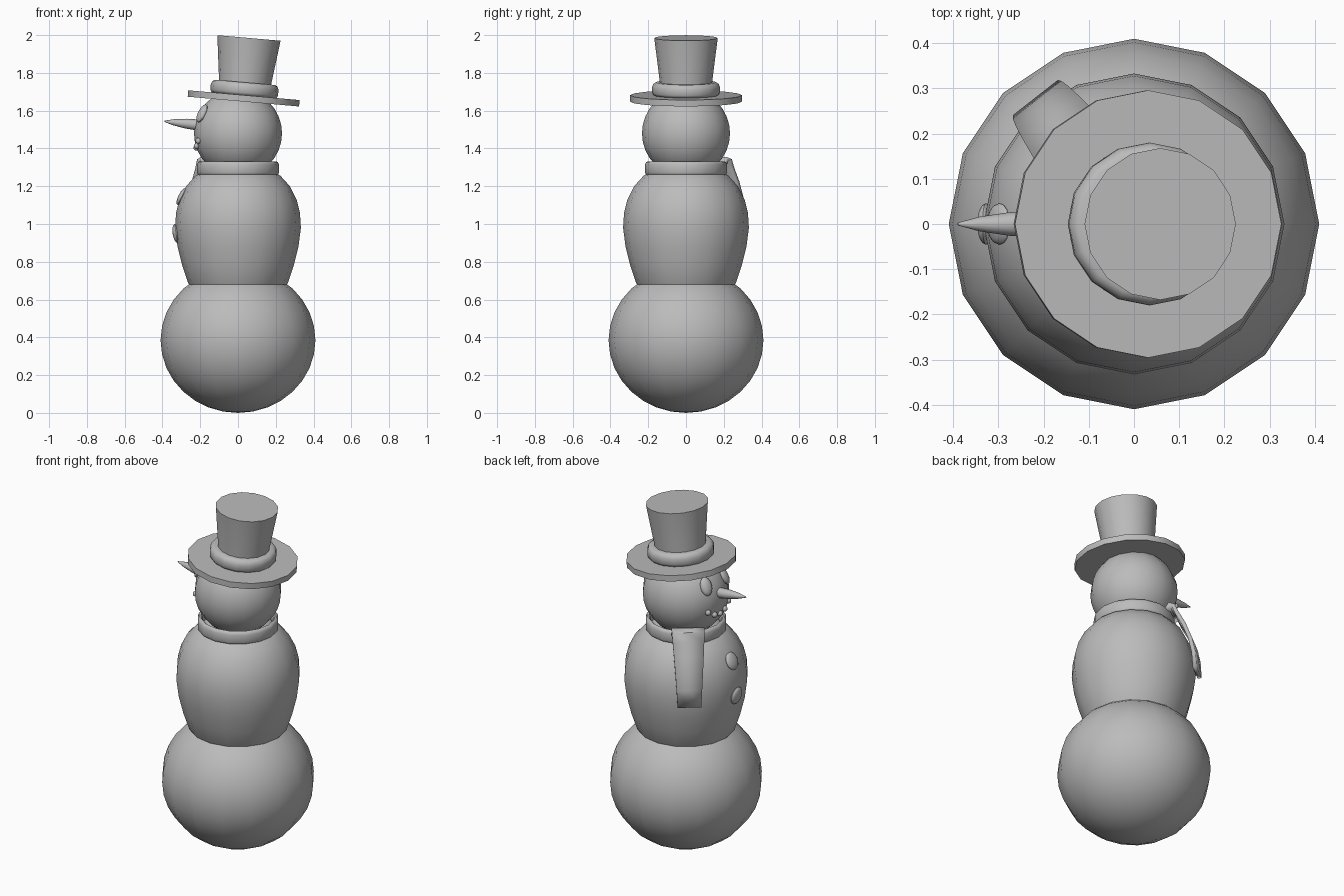
import bpy, bmesh, math
from math import sin, cos, radians
from mathutils import Matrix, Vector

cube = bpy.data.objects.get("Cube")
if cube:
    bpy.data.objects.remove(cube)

GREY = (0.5, 0.5, 0.5, 1)
mat = bpy.data.materials.new("plain_grey")
mat.use_nodes = True
mat.diffuse_color = GREY
mat.node_tree.nodes["Principled BSDF"].inputs["Base Color"].default_value = GREY


def finish(name, bm, matrix=None, angle=40):
    """Turn a bmesh into a smooth shaded object."""
    if matrix:
        bm.transform(matrix)
    bmesh.ops.recalc_face_normals(bm, faces=bm.faces)
    me = bpy.data.meshes.new(name)
    bm.to_mesh(me)
    bm.free()
    ob = bpy.data.objects.new(name, me)
    bpy.context.collection.objects.link(ob)
    me.materials.append(mat)
    bpy.ops.object.select_all(action="DESELECT")
    ob.select_set(True)
    bpy.context.view_layer.objects.active = ob
    bpy.ops.object.shade_smooth_by_angle(angle=radians(angle))
    return ob


def lathe(name, profile, matrix=None, closed=False, angle=40, sides=16):
    """Revolve (radius, height) points; open profiles get end caps."""
    bm = bmesh.new()
    rings = [[bm.verts.new((r * cos(math.tau * i / sides), r * sin(math.tau * i / sides), z))
              for i in range(sides)] for r, z in profile]
    pairs = list(zip(rings, rings[1:]))
    if closed:
        pairs.append((rings[-1], rings[0]))
    else:
        bm.faces.new(rings[0])
        bm.faces.new(rings[-1])
    for a, b in pairs:
        for i in range(sides):
            j = (i + 1) % sides
            bm.faces.new((a[i], a[j], b[j], b[i]))
    return finish(name, bm, matrix, angle)


def ball(name, center, scale, matrix=None, u=16, v=16):
    """Ellipsoid with optional orientation."""
    bm = bmesh.new()
    bmesh.ops.create_uvsphere(bm, u_segments=u, v_segments=v, radius=1)
    m = Matrix.Translation(center) @ (matrix or Matrix()) @ Matrix.Diagonal((*scale, 1))
    return finish(name, bm, m)


def facing(direction):
    """Rotation taking +z to the direction, keeping local y upright."""
    return Vector(direction).to_track_quat("Z", "Y").to_matrix().to_4x4()


# Snow body
ball("lower_body", (0, 0, 0.385), (0.41, 0.41, 0.385))
lathe("middle_body", [(0.2, 0.58), (0.265, 0.69), (0.295, 0.78), (0.32, 0.88), (0.333, 0.98),
                      (0.328, 1.06), (0.31, 1.13), (0.275, 1.2), (0.225, 1.255),
                      (0.16, 1.29), (0.08, 1.3)], angle=60)
HEAD = Vector((0, 0, 1.48))
ball("head", HEAD, (0.233, 0.233, 0.233))

# Scarf ring and hanging tail
lathe("scarf_ring", [(0.19, 1.265), (0.2, 1.255), (0.212, 1.26), (0.217, 1.272), (0.217, 1.315),
                     (0.211, 1.328), (0.2, 1.332), (0.19, 1.322)], closed=True, angle=60)
out = Vector((cos(radians(128)), sin(radians(128)), 0))
side = Vector((-out.y, out.x, 0))
bm = bmesh.new()
rows = []
for r, z, half in [(0.195, 1.315, 0.088), (0.21, 1.345, 0.088), (0.232, 1.335, 0.087),
                   (0.25, 1.29, 0.084), (0.287, 1.22, 0.079), (0.321, 1.13, 0.073),
                   (0.338, 1.05, 0.068), (0.344, 0.955, 0.063)]:
    rows.append([bm.verts.new(out * r + side * half * k + Vector((0, 0, z))) for k in (-1, 0, 1)])
for a, b in zip(rows, rows[1:]):
    for i in range(2):
        bm.faces.new((a[i], a[i + 1], b[i + 1], b[i]))
tail = finish("scarf_tail", bm)
solid = tail.modifiers.new("thickness", "SOLIDIFY")
solid.thickness = 0.022
solid.offset = 0

# Carrot nose
tip, base = Vector((-0.39, 0, 1.544)), Vector((-0.2, 0, 1.523))
length = (tip - base).length
lathe("nose", [(0.03, 0), (0.026, length * 0.4), (0.016, length * 0.75), (0.003, length)],
      Matrix.Translation(base) @ facing(tip - base), sides=12)

# Eyes
for label, s in (("left", -1), ("right", 1)):
    p = Vector((-0.19, 0.084 * s, 1.585))
    ball(label + "_eye", p, (0.034, 0.052, 0.02), facing(p - HEAD), 16, 8)

# Mouth pebbles
for n, (deg, z) in enumerate([(-24, 1.44), (-12, 1.413), (0, 1.404), (12, 1.413), (24, 1.44)]):
    r = math.sqrt(0.233 ** 2 - (HEAD.z - z) ** 2)
    a = radians(180 - deg)
    ball(f"mouth_pebble_{n + 1}", (r * cos(a), r * sin(a), z), (0.016,) * 3, None, 10, 8)

# Coat buttons
for n, (x, z, up) in enumerate([(-0.298, 1.145, 0.5), (-0.328, 0.95, -0.15)]):
    ball(f"button_{n + 1}", (x, 0, z), (0.046, 0.05, 0.018), facing((-1, 0, up)), 16, 8)

# Tilted top hat
tilt = Matrix.Translation((0.03, 0, 1.665)) @ Matrix.Rotation(radians(5), 4, "Y")
lathe("hat_brim", [(0.296, -0.017), (0.296, 0.017)], tilt)
lathe("hat_crown", [(0.136, 0.017), (0.139, 0.09), (0.168, 0.321)], tilt)
lathe("hat_band", [(0.13, 0.017), (0.172, 0.017), (0.18, 0.03), (0.18, 0.06), (0.173, 0.077),
                   (0.16, 0.085), (0.13, 0.085)], tilt, angle=60)
